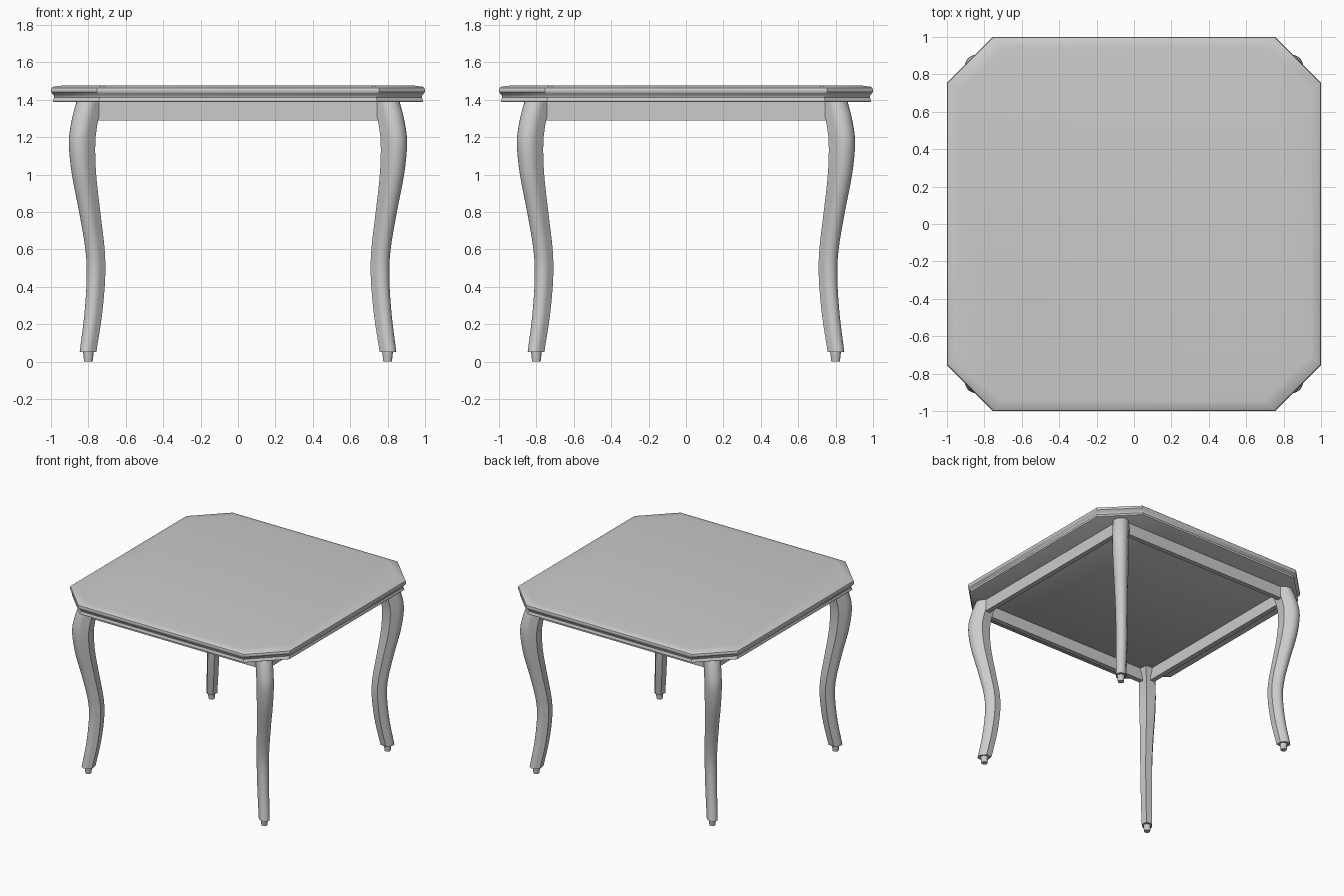
import bpy, bmesh
from math import sin, cos, pi, sqrt
from mathutils import Vector

if "Cube" in bpy.data.objects:
    bpy.data.objects.remove(bpy.data.objects["Cube"])


def loft(name, rings):
    """Skin a stack of equal-sized closed rings and cap both ends."""
    bm = bmesh.new()
    loops = [[bm.verts.new(p) for p in ring] for ring in rings]
    for a, b in zip(loops, loops[1:]):
        n = len(a)
        for i in range(n):
            j = (i + 1) % n
            bm.faces.new((a[i], a[j], b[j], b[i]))
    bm.faces.new(loops[0])
    bm.faces.new(loops[-1])
    bmesh.ops.recalc_face_normals(bm, faces=bm.faces)
    mesh = bpy.data.meshes.new(name)
    bm.to_mesh(mesh)
    bm.free()
    ob = bpy.data.objects.new(name, mesh)
    bpy.context.collection.objects.link(ob)
    return ob


def smooth(ob, angle):
    bpy.ops.object.select_all(action='DESELECT')
    ob.select_set(True)
    bpy.context.view_layer.objects.active = ob
    bpy.ops.object.shade_smooth_by_angle(angle=angle)


def mirror(ob, x, y):
    m = ob.modifiers.new("mirror", 'MIRROR')
    m.use_axis = (x, y, False)
    m.use_mirror_merge = False


def spline(points, steps):
    """Catmull-Rom through the points."""
    p = [Vector(q) for q in points]
    p = [2 * p[0] - p[1]] + p + [2 * p[-1] - p[-2]]
    out = []
    for a, b, c, d in zip(p, p[1:], p[2:], p[3:]):
        for k in range(steps):
            t = k / steps
            out.append(0.5 * (2 * b + (c - a) * t + (2 * a - 5 * b + 4 * c - d) * t * t
                              + (3 * b - a - 3 * c + d) * t ** 3))
    return out + [p[-2]]


# Table top: octagon with a moulded edge (half width, z)
EDGE = [(0.985, 1.387), (0.99, 1.391), (0.988, 1.402), (0.983, 1.412), (0.985, 1.422),
        (0.993, 1.432), (0.999, 1.441), (1.0, 1.452), (0.997, 1.462), (0.988, 1.469), (0.945, 1.475)]
CUT = 0.245


def octagon(w, z):
    k = w - CUT
    return [(k, -w, z), (w, -k, z), (w, k, z), (k, w, z),
            (-k, w, z), (-w, k, z), (-w, -k, z), (-k, -w, z)]


top = loft("table_top", [octagon(w, z) for w, z in EDGE])
smooth(top, 0.6)

# Cabriole legs: rounded outside, flat sides, pointed inside corner
SECTION = [(0.02 + 0.06 * cos(a), 0.06 * sin(a))
           for a in [-pi / 2 + pi * i / 12 for i in range(13)]]
SECTION += [(-0.033, 0.062), (-0.085, 0.0), (-0.033, -0.062)]
# (z, diagonal position, scale)
PATH = [(0.05, 0.80, 0.63), (0.25, 0.772, 0.67), (0.45, 0.757, 0.70), (0.60, 0.762, 0.73),
        (0.80, 0.79, 0.80), (1.00, 0.82, 0.92), (1.17, 0.83, 1.0), (1.29, 0.815, 1.0), (1.39, 0.79, 1.0)]
R = sqrt(0.5)
leg = loft("legs", [[(c + s * (u - v) * R, c + s * (u + v) * R, z) for u, v in SECTION]
                    for z, c, s in spline(PATH, 4)])
smooth(leg, 0.6)
mirror(leg, True, True)

# Small tapered feet
foot = loft("feet", [[(0.80 + r * cos(2 * pi * i / 16), 0.80 + r * sin(2 * pi * i / 16), z)
                      for i in range(16)] for r, z in [(0.023, 0.0), (0.029, 0.055)]])
smooth(foot, 0.6)
mirror(foot, True, True)


# Apron rails between the legs
def box(name, x0, x1, y0, y1, z0, z1):
    return loft(name, [[(x0, y0, z), (x1, y0, z), (x1, y1, z), (x0, y1, z)] for z in (z0, z1)])


mirror(box("front_back_aprons", -0.78, 0.78, -0.83, -0.79, 1.29, 1.39), False, True)
mirror(box("side_aprons", 0.79, 0.83, -0.78, 0.78, 1.29, 1.39), True, False)
